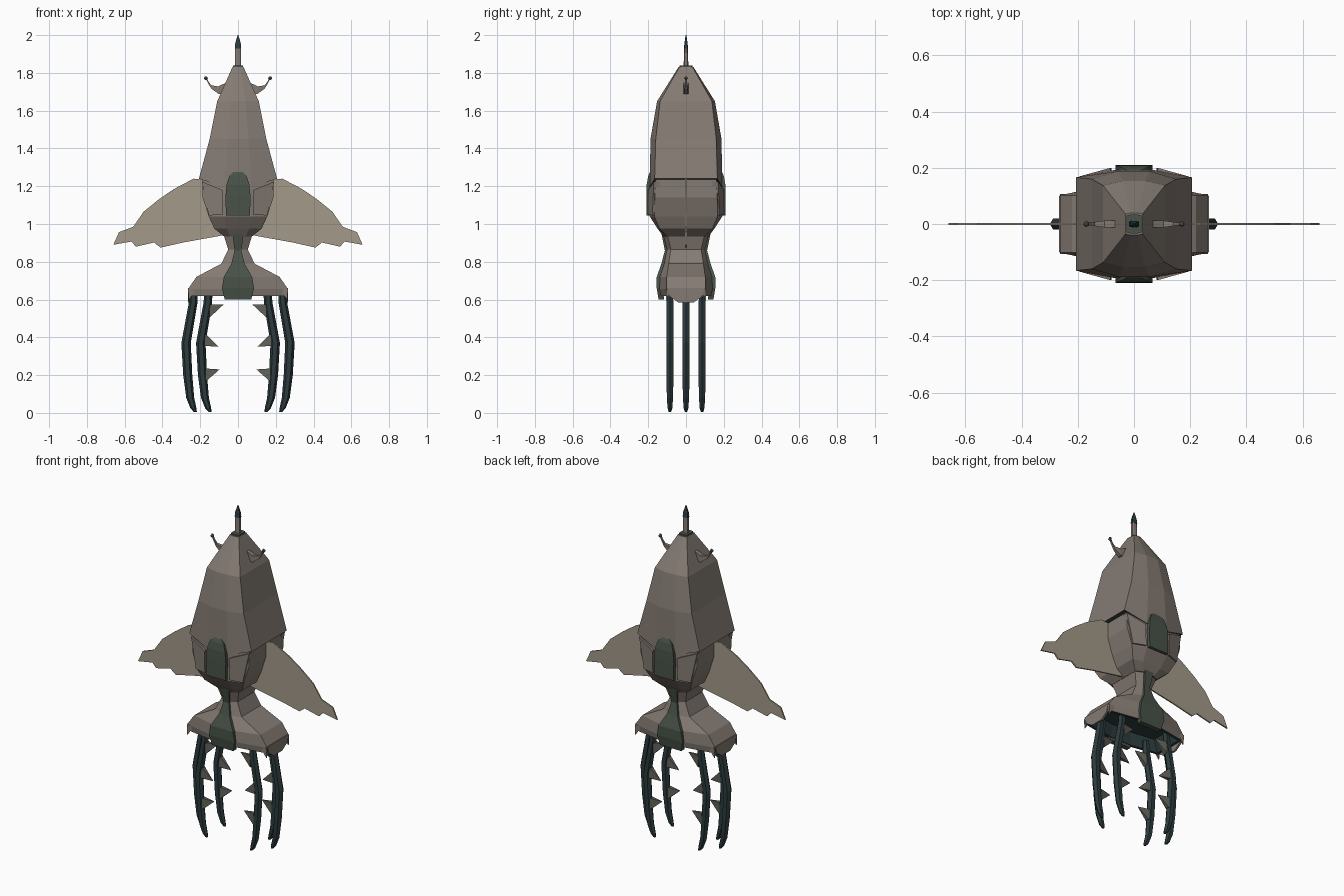
import bpy, bmesh, math
from mathutils import Vector

old = bpy.data.objects.get("Cube")
if old:
    bpy.data.objects.remove(old, do_unlink=True)


def material(name, rgb):
    m = bpy.data.materials.new(name)
    m.use_nodes = True
    m.diffuse_color = (*rgb, 1)
    m.node_tree.nodes["Principled BSDF"].inputs["Base Color"].default_value = (*rgb, 1)
    return m


SHELL = material("warm grey shell", (0.23, 0.195, 0.17))
WING = material("pale tan membrane", (0.37, 0.32, 0.25))
GREEN = material("moss green", (0.065, 0.085, 0.065))
TEAL = material("dark teal", (0.026, 0.044, 0.047))
THORN = material("olive grey thorn", (0.12, 0.12, 0.10))


def loft(name, rings, mat, extra=None, extra_from=None):
    """Skin closed rings of equal length; bands from extra_from on use the extra material."""
    bm = bmesh.new()
    rows = [[bm.verts.new(p) for p in ring] for ring in rings]
    n = len(rows[0])
    for b, (lo, hi) in enumerate(zip(rows, rows[1:])):
        for i in range(n):
            j = (i + 1) % n
            f = bm.faces.new((lo[i], lo[j], hi[j], hi[i]))
            f.material_index = int(extra is not None and b >= extra_from)
    bm.faces.new(rows[0])
    bm.faces.new(rows[-1]).material_index = int(extra is not None)
    bmesh.ops.recalc_face_normals(bm, faces=bm.faces)
    me = bpy.data.meshes.new(name)
    bm.to_mesh(me)
    bm.free()
    me.materials.append(mat)
    if extra:
        me.materials.append(extra)
    ob = bpy.data.objects.new(name, me)
    bpy.context.collection.objects.link(ob)
    return ob


def octagon(w, c, m, d, z, zm=None):
    """Flat sides at x=w with corners at y=c, and a front facet of half width m at y=d."""
    zm = z if zm is None else zm
    half = [(w, -c, z), (w, c, z), (m, d, zm), (-m, d, zm)]
    return half + [(-x, -y, h) for x, y, h in half]


def slab(name, pts, half, mat, axis="y", at=0):
    """Flat outline given thickness along an axis."""
    def place(u, v, o):
        return (u, at + o, v) if axis == "y" else (at + o, u, v)
    return loft(name, [[place(u, v, o) for u, v in pts] for o in (-half, half)], mat)


# Tall hood with a dark underside
loft("hood", [octagon(.03, .035, .012, .04, 1.83),
              octagon(.11, .137, .04, .153, 1.65),
              octagon(.15, .16, .055, .188, 1.45),
              octagon(.207, .166, .07, .192, 1.24, 1.195),
              octagon(.17, .14, .06, .165, 1.23, 1.2)], SHELL, TEAL, 3)

# Crown collar and spike
loft("crown_collar", [octagon(.027, .03, .012, .034, z) for z in (1.815, 1.838)], GREEN)
loft("crown_spike", [octagon(.016, .008, .008, .013, 1.83),
                     octagon(.015, .006, .007, .009, 1.94)], SHELL)
loft("spike_tip", [octagon(.017, .008, .008, .011, 1.93),
                   octagon(.014, .006, .007, .008, 1.96),
                   octagon(.002, .001, .001, .002, 2.0)], TEAL)

# Torso below the hood
loft("torso", [octagon(.187, .16, .07, .185, 1.24),
               octagon(.187, .165, .07, .19, 1.14),
               octagon(.155, .168, .07, .192, 1.04),
               octagon(.125, .14, .06, .15, .975),
               octagon(.075, .1, .04, .12, .935)], SHELL)

# Neck and flared skirt, hollow and dark underneath
loft("skirt", [octagon(.078, .1, .03, .12, .95),
               octagon(.052, .08, .02, .1, .865),
               octagon(.088, .092, .035, .115, .79),
               octagon(.22, .102, .08, .138, .72),
               octagon(.265, .102, .085, .14, .655),
               octagon(.258, .1, .08, .132, .62),
               octagon(.24, .088, .07, .115, .62),
               octagon(.21, .08, .06, .1, .69)], SHELL, TEAL, 5)

# Front and back green plates: rows of half width, depth, height
CHEST = [(.022, .19, 1.277), (.045, .2, 1.255), (.06, .208, 1.21), (.066, .21, 1.15),
         (.064, .21, 1.045)]
KEEL = [(.03, .13, .95), (.018, .112, .86), (.035, .13, .79), (.075, .155, .72),
        (.085, .155, .66), (.07, .145, .6)]
for s, side in ((-1, "front"), (1, "back")):
    for part, rows in (("chest_plate", CHEST), ("keel_plate", KEEL)):
        loft(f"{side}_{part}", [[(-w, s * y, z), (w, s * y, z),
                                 (w, s * (y - .03), z), (-w, s * (y - .03), z)]
                                for w, y, z in rows], GREEN)

WING_EDGE = [(.1, 1.23), (.235, 1.24), (.34, 1.185), (.42, 1.13), (.5, 1.065), (.555, .985),
             (.63, .957), (.66, .89), (.565, .907), (.54, .88), (.445, .902),
             (.41, .875), (.29, .902), (.08, .94)]
LEG = [(.155, .66, .02), (.16, .58, .023), (.197, .37, .025), (.188, .2, .024),
       (.175, .08, .021), (.158, .025, .016), (.148, .005, .008)]
HEX = [(math.cos(a), math.sin(a)) for a in (math.pi * k / 3 for k in range(6))]

for s, side in ((1, "left"), (-1, "right")):
    # Ragged membrane wing
    slab(f"{side}_wing", [(s * x, z) for x, z in WING_EDGE], .004, WING)

    # Cheek plates beside the chest plates, and ragged skirt teeth
    for t, end in ((-1, "front"), (1, "back")):
        cheek = [(.192, .17, 1.225), (.083, .2, 1.18), (.08, .2, 1.05), (.155, .178, 1.045)]
        loft(f"{side}_{end}_cheek_plate",
             [[(s * x, t * (y - o), z) for x, y, z in cheek] for o in (0, .03)], SHELL)
        slab(f"{side}_{end}_skirt_tooth",
             [(s * x, z) for x, z in ((.21, .655), (.264, .655), (.262, .595), (.245, .62))],
             .004, SHELL, at=t * .103)

    # Rounded side flap of the skirt
    slab(f"{side}_skirt_flap", [(-.1, .66), (.1, .66), (.085, .615), (.04, .585),
                                (-.04, .585), (-.085, .615)], .006, SHELL, "x", s * .26)

    # Antenna with a small bead
    loft(f"{side}_antenna",
         [[(s * x, y, z) for y, z in ((-r, lo), (r, lo), (r, hi), (-r, hi))]
          for x, lo, hi, r in ((.06, 1.68, 1.75, .012), (.105, 1.69, 1.728, .012),
                               (.14, 1.716, 1.734, .007), (.155, 1.738, 1.752, .005),
                               (.168, 1.764, 1.776, .005))], SHELL)
    loft(f"{side}_antenna_bead", [[(s * .17 + r * u, r * v, z) for u, v in HEX]
                                  for r, z in ((.005, 1.762), (.011, 1.772), (.005, 1.782))],
         THORN)

    # Three bent legs: two inner ones with thorns, one outer one between them
    for y, dx, label in ((-.085, 0, "front"), (0, .078, "middle"), (.085, 0, "back")):
        loft(f"{side}_{label}_leg", [[(s * (x + dx) + r * u, y + r * .9 * v, z) for u, v in HEX]
                                     for x, z, r in LEG], TEAL)
        if dx:
            continue
        for k, (x, z, tip) in enumerate(((.15, .54, .575), (.178, .39, .35), (.172, .2, .23))):
            base = [(s * x, y + a, z + b)
                    for a, b in ((-.014, -.035), (.014, -.035), (.014, .035), (-.014, .035))]
            point = Vector((s * (x - .075), y, tip))
            loft(f"{side}_{label}_thorn_{k + 1}",
                 [base, [point + (Vector(p) - point) * .02 for p in base]], THORN)
